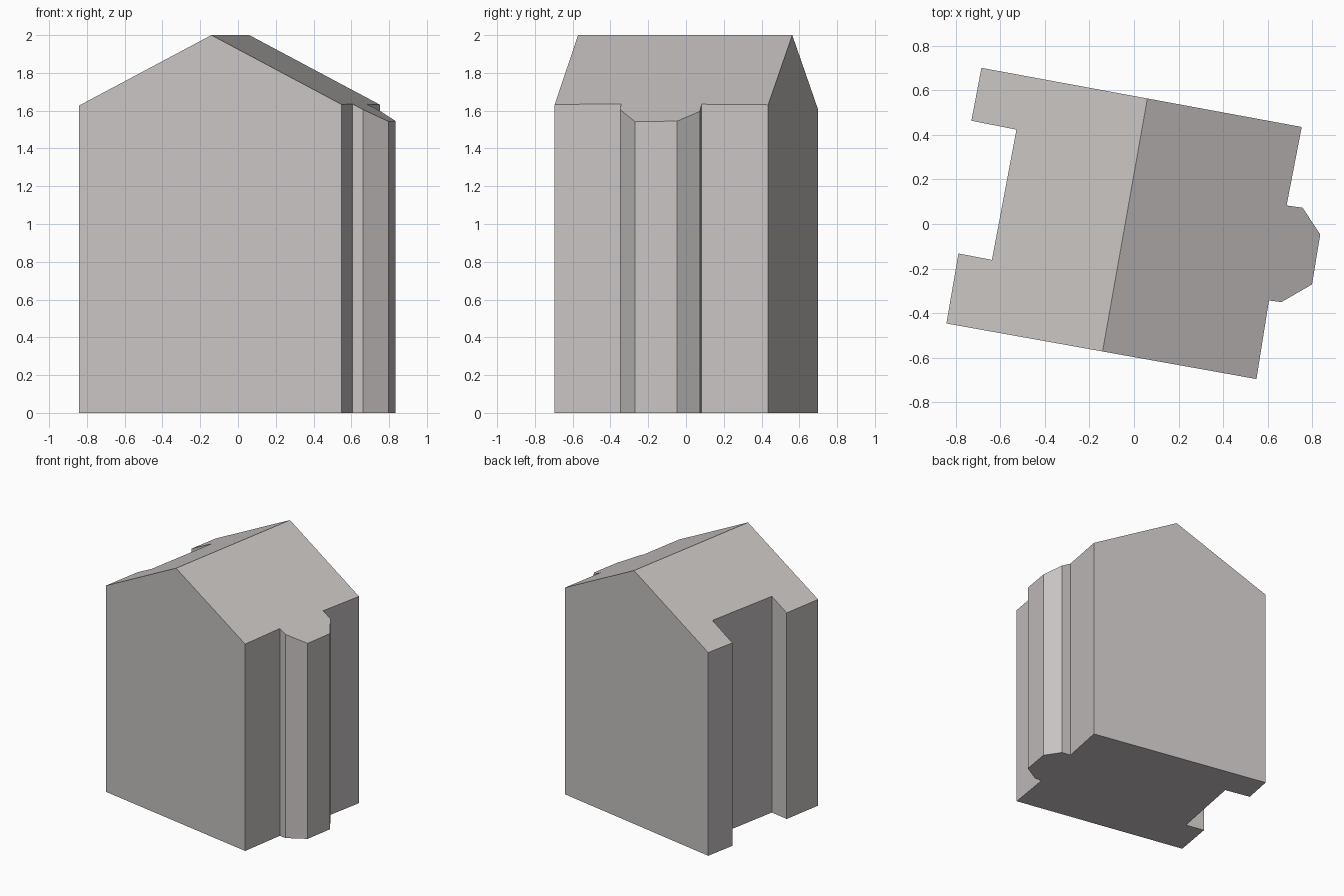
import bpy
import bmesh
from mathutils import Vector

if "Cube" in bpy.data.objects:
    bpy.data.objects.remove(bpy.data.objects["Cube"])

RIDGE_Z = 2.0
SLOPE = 0.524

# Plan outline: recess on the left side, angled bay on the right side
footprint = [
    (-0.841, -0.446), (0.549, -0.695), (0.605, -0.343), (0.661, -0.350),
    (0.798, -0.271), (0.835, -0.047), (0.756, 0.073), (0.684, 0.083),
    (0.752, 0.435), (-0.684, 0.700), (-0.729, 0.463), (-0.527, 0.423),
    (-0.637, -0.161), (-0.787, -0.132),
]
ridge_a = Vector((-0.141, -0.572, 0))
ridge_b = Vector((0.060, 0.563, 0))
along = (ridge_b - ridge_a).normalized()
across = Vector((along.y, -along.x, 0))

# Floor, split under the ridge line
bm = bmesh.new()
bm.faces.new([bm.verts.new((x, y, 0)) for x, y in footprint])
bmesh.ops.bisect_plane(bm, geom=bm.verts[:] + bm.edges[:] + bm.faces[:],
                       dist=1e-5, plane_co=ridge_a, plane_no=across)

# Walls raised to meet the two roof slopes
res = bmesh.ops.extrude_face_region(bm, geom=bm.faces[:], use_keep_orig=True)
for v in res["geom"]:
    if isinstance(v, bmesh.types.BMVert):
        v.co.z = RIDGE_Z - SLOPE * abs((v.co - ridge_a).dot(across))

# Merge the two floor halves back together
floor_edges = [e for e in bm.edges if all(v.co.z < 1e-4 for v in e.verts)
               and len(e.link_faces) == 2
               and all(f.calc_center_median().z < 1e-4 for f in e.link_faces)]
bmesh.ops.dissolve_edges(bm, edges=floor_edges, use_verts=False)
bmesh.ops.recalc_face_normals(bm, faces=bm.faces[:])

mesh = bpy.data.meshes.new("house_body")
bm.to_mesh(mesh)
bm.free()
house = bpy.data.objects.new("house_body", mesh)
bpy.context.collection.objects.link(house)

# Single warm grey colour
mat = bpy.data.materials.new("warm_grey")
mat.diffuse_color = (0.578, 0.552, 0.542, 1)
mat.use_nodes = True
mat.node_tree.nodes["Principled BSDF"].inputs["Base Color"].default_value = mat.diffuse_color
mesh.materials.append(mat)
